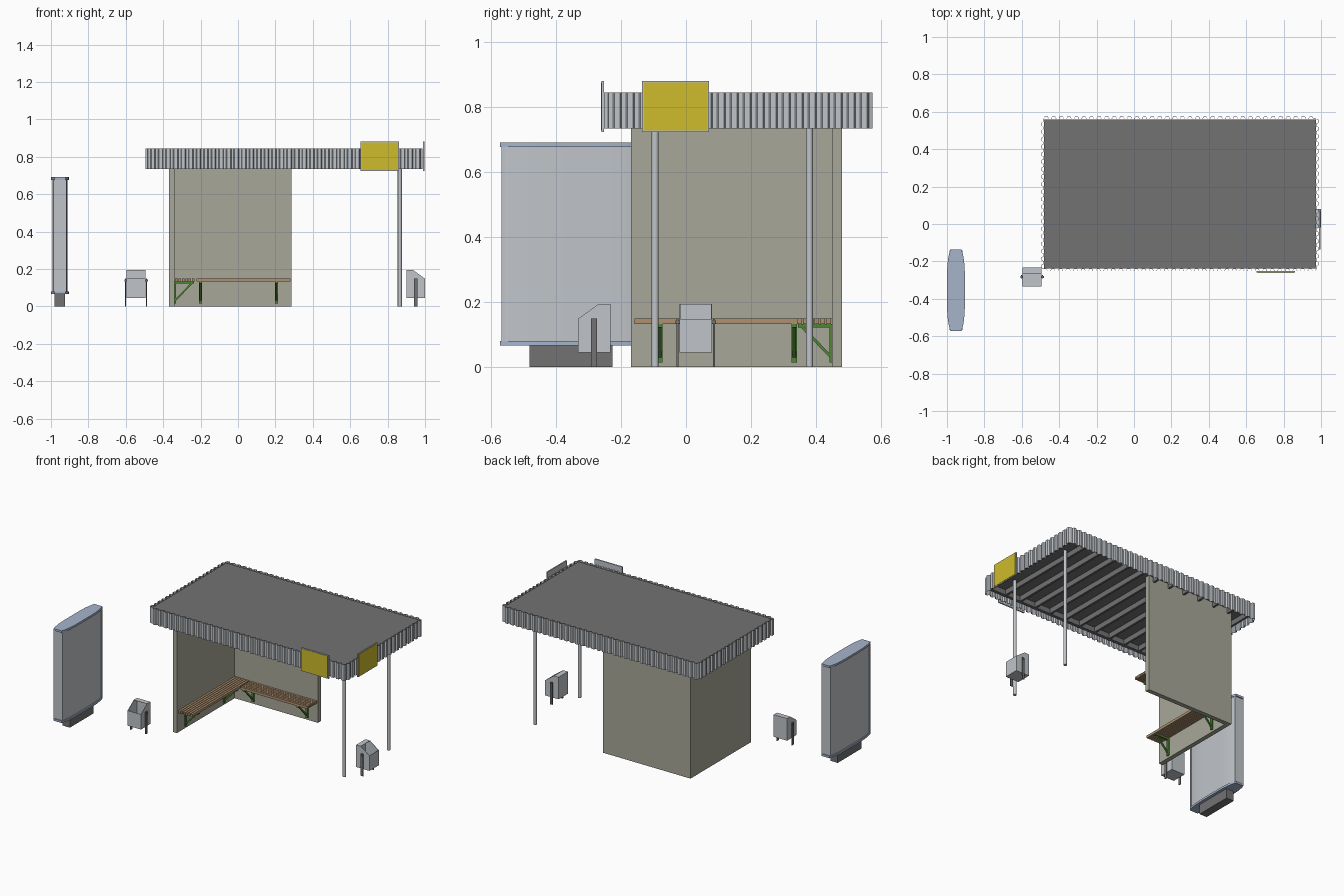
import bpy, bmesh, math
from mathutils import Matrix, Vector

cube = bpy.data.objects.get("Cube")
if cube:
    bpy.data.objects.remove(cube, do_unlink=True)


def material(name, r, g, b):
    m = bpy.data.materials.new(name)
    m.use_nodes = True
    m.diffuse_color = (r, g, b, 1)
    m.node_tree.nodes["Principled BSDF"].inputs["Base Color"].default_value = (r, g, b, 1)
    return m


STEEL = material("light steel", .53, .56, .59)
DARK = material("dark grey", .17, .17, .17)
WALL = material("olive grey wall", .39, .39, .32)
WOOD = material("bench wood", .43, .28, .16)
GREEN = material("bracket green", .08, .24, .035)
YELLOW = material("sign yellow", .62, .50, .025)
BLUE = material("pale blue", .38, .46, .60)


def finish(name, bm, mat, place=None):
    bmesh.ops.recalc_face_normals(bm, faces=bm.faces)
    mesh = bpy.data.meshes.new(name)
    bm.to_mesh(mesh)
    bm.free()
    mesh.materials.append(mat)
    ob = bpy.data.objects.new(name, mesh)
    bpy.context.collection.objects.link(ob)
    if place:
        ob.matrix_world = place
    return ob


def box(name, x, y, z, mat, place=None):
    """Box from (low, high) pairs on each axis."""
    bm = bmesh.new()
    bmesh.ops.create_cube(bm, size=1)
    for v in bm.verts:
        v.co = Vector([(lo + hi) / 2 + c * (hi - lo) for c, (lo, hi) in zip(v.co, (x, y, z))])
    return finish(name, bm, mat, place)


def prism(name, profile, lo, hi, axis, mat, place=None, open_face=None):
    """Extrude a profile along x (profile is y, z) or z (profile is x, y)."""
    def point(a, b, h):
        return (h, a, b) if axis == "x" else (a, b, h)
    bm = bmesh.new()
    low = [bm.verts.new(point(a, b, lo)) for a, b in profile]
    high = [bm.verts.new(point(a, b, hi)) for a, b in profile]
    n = len(profile)
    bm.faces.new(low)
    bm.faces.new(high)
    for i in range(n):
        if i != open_face:
            j = (i + 1) % n
            bm.faces.new((low[i], low[j], high[j], high[i]))
    return finish(name, bm, mat, place)


def smooth(ob):
    bpy.ops.object.select_all(action="DESELECT")
    ob.select_set(True)
    bpy.context.view_layer.objects.active = ob
    bpy.ops.object.shade_smooth_by_angle(angle=math.radians(30))


def at(x, y, turn=0):
    return Matrix.Translation((x, y, 0)) @ Matrix.Rotation(math.radians(turn), 4, "Z")


# Roof slab and rafters
ROOF_X, ROOF_Y = (-.48, .972), (-.237, .559)
box("roof_slab", ROOF_X, ROOF_Y, (.80, .838), DARK)
RAFTERS = 13
for i in range(RAFTERS):
    x = -.46 + i * 1.41 / (RAFTERS - 1)
    box("roof_rafter", (x - .007, x + .007), ROOF_Y, (.765, .80), DARK)
for y in (-.225, .545):
    box("roof_edge_beam", ROOF_X, (y - .01, y + .01), (.765, .80), DARK)


# Corrugated fascia sheets
def fascia(name, length, waves, place):
    pitch = length / waves
    path = []
    for i in range(waves):
        s = -length / 2 + i * pitch
        path += [(s, 0), (s + pitch * .38, 0), (s + pitch * .5, -.011), (s + pitch * .88, -.011)]
    path.append((length / 2, 0))
    bm = bmesh.new()
    rows = [[bm.verts.new((a, b, z)) for a, b in path] for z in (.735, .845)]
    for i in range(len(path) - 1):
        bm.faces.new((rows[0][i], rows[0][i + 1], rows[1][i + 1], rows[1][i]))
    ob = finish(name, bm, STEEL, place)
    ob.modifiers.new("thickness", "SOLIDIFY").thickness = .002


CX, CY = sum(ROOF_X) / 2, sum(ROOF_Y) / 2
fascia("front_fascia", 1.456, 36, at(CX, -.239))
fascia("back_fascia", 1.456, 36, at(CX, .561, 180))
fascia("left_fascia", .80, 20, at(.974, CY, 90))
fascia("right_fascia", .80, 20, at(-.482, CY, -90))

# Walls and posts
box("back_wall", (-.37, .285), (.45, .48), (0, .80), WALL)
box("side_wall", (-.37, -.34), (-.17, .45), (0, .80), WALL)
for y in (-.095, .38):
    bm = bmesh.new()
    bmesh.ops.create_cone(bm, cap_ends=True, segments=16, radius1=.011, radius2=.011, depth=.80)
    smooth(finish("roof_post", bm, STEEL, Matrix.Translation((.865, y, .40))))

# Corner bench slats
for i in range(6):
    d = .004 + i * .018
    box("side_bench_slat", (-.34 + d, -.326 + d), (-.158, .449), (.133, .15), WOOD)
    box("back_bench_slat", (-.222, .28), (.436 - d, .45 - d), (.133, .15), WOOD)


# Bench brackets: wall bar, seat bar and diagonal strut
def bracket(place):
    w = .008
    box("bracket_upright", (-w, w), (-.009, 0), (.015, .133), GREEN, place)
    box("bracket_arm", (-w, w), (-.105, 0), (.122, .133), GREEN, place)
    strut = [(-.004, .025), (-.004, .038), (-.088, .125), (-.1, .125)]
    prism("bracket_strut", strut, -w * .6, w * .6, "x", GREEN, place)


for x in (-.2, .205):
    bracket(at(x, .45))
for y in (-.08, .333):
    bracket(at(-.34, y, 90))


# Signs: framed panel with a yellow face
def sign(place):
    box("sign_panel", (-.103, .103), (-.004, .004), (.723, .881), STEEL, place)
    box("sign_face", (-.098, .098), (-.006, -.003), (.728, .876), YELLOW, place)


sign(at(.758, -.256))
sign(at(.992, -.032, 90))


# Litter bins: open sloped hopper on two flat legs
def bin_unit(place):
    side = [(-.05, .045), (.05, .045), (.05, .195), (.015, .195), (-.05, .148)]
    hopper = prism("bin_hopper", side, -.05, .05, "x", STEEL, place, open_face=3)
    bm = bmesh.new()
    bm.from_mesh(hopper.data)
    # The two ends stay; the slope between the lid and the front lip is open
    bm.to_mesh(hopper.data)
    bm.free()
    hopper.modifiers.new("thickness", "SOLIDIFY").thickness = .003
    for s in (-1, 1):
        a, b = sorted((s * .053, s * .059))
        box("bin_leg", (a, b), (-.009, .009), (0, .15), DARK, place)
        a, b = sorted((s * .048, s * .063))
        box("bin_pivot", (a, b), (-.005, .005), (.134, .144), DARK, place)


bin_unit(at(-.545, -.283))
bin_unit(at(.95, .03, 90))


# Advertising pillar with bulging sides, caps and plinth
def lens(half_width, taper, half_length, steps=20):
    ts = [-1 + 2 * i / steps for i in range(steps + 1)]
    right = [(half_width - taper * t ** 4, t * half_length) for t in ts]
    return right + [(-x, y) for x, y in reversed(right)]


PILLAR = at(-.952, -.354)
smooth(prism("pillar_body", lens(.040, .011, .211), .078, .678, "z", STEEL, PILLAR))
for z in (.066, .677):
    smooth(prism("pillar_cap", lens(.048, .018, .218), z, z + .014, "z", BLUE, PILLAR))
for s in (-1, 1):
    for e in (-1, 1):
        x, y = s * .029, e * .208
        box("pillar_edge_trim", (x - .005, x + .005), (y - .005, y + .005), (.079, .678), STEEL, PILLAR)
box("pillar_plinth", (-.028, .028), (-.128, .128), (0, .067), DARK, PILLAR)
